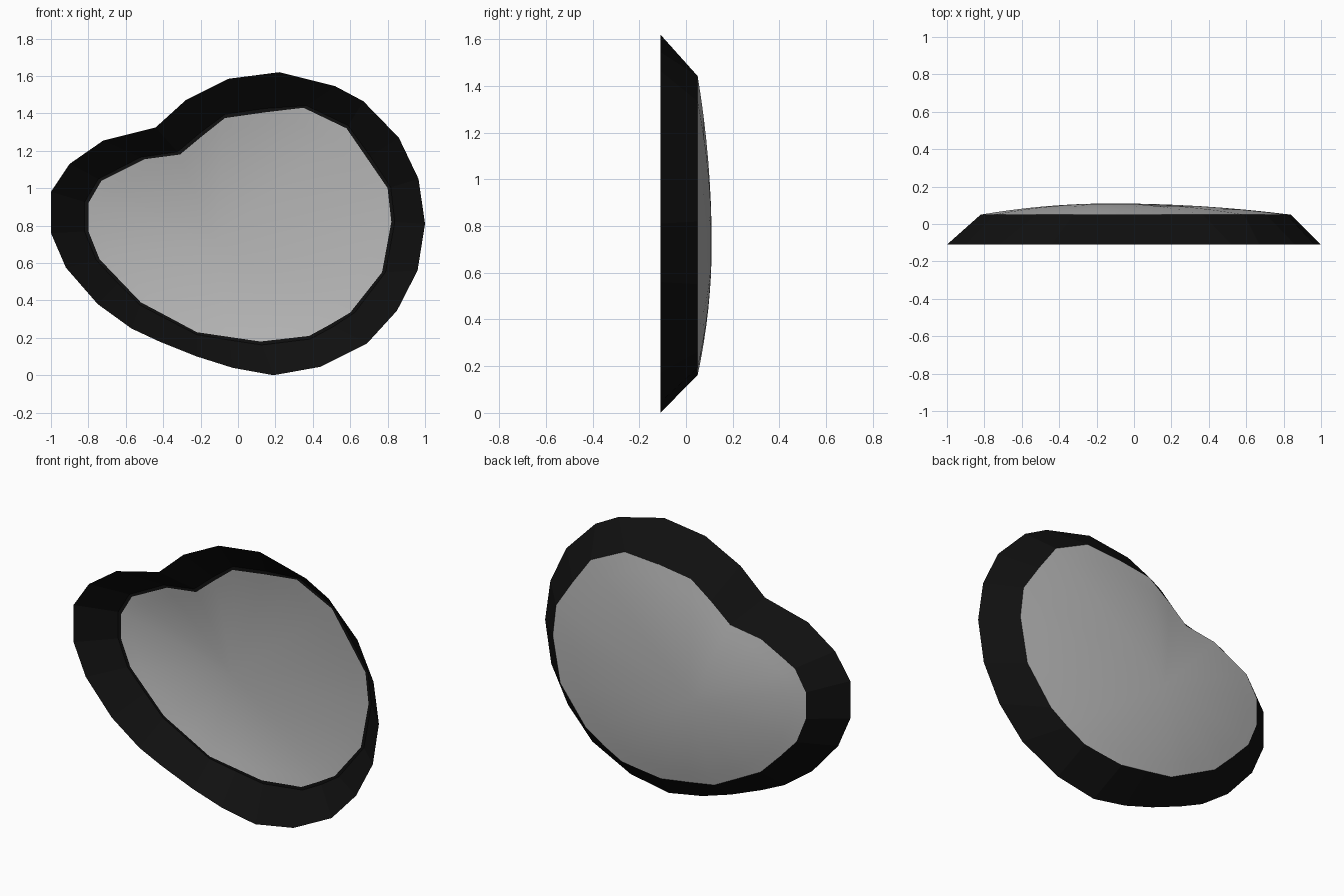
import bpy
import bmesh
from mathutils import Vector

default_cube = bpy.data.objects.get("Cube")
if default_cube:
    bpy.data.objects.remove(default_cube, do_unlink=True)


def make_material(name, value):
    material = bpy.data.materials.new(name)
    material.use_nodes = True
    colour = (value, value, value, 1)
    material.diffuse_color = colour
    shader = material.node_tree.nodes["Principled BSDF"]
    shader.inputs["Base Color"].default_value = colour
    shader.inputs["Roughness"].default_value = 0.8
    return material


black = make_material("black", 0.005)
grey = make_material("light grey", 0.48)

# Matching points on the outer and inner edges of the rim, as (x, z)
outer_edge = [
    (.22, 1.62), (.52, 1.545), (.67, 1.465), (.86, 1.27), (.965, 1.05), (1, .81),
    (.96, .56), (.85, .345), (.69, .17), (.44, .045), (.19, 0), (-.03, .04),
    (-.22, .1), (-.42, .18), (-.57, .25), (-.75, .38), (-.92, .575), (-1, .76),
    (-1, .98), (-.9, 1.13), (-.72, 1.255), (-.44, 1.325), (-.28, 1.47), (-.05, 1.585),
]
inner_edge = [
    (.14, 1.405), (.35, 1.43), (.58, 1.32), (.69, 1.16), (.8, 1), (.82, .82),
    (.77, .55), (.6, .335), (.49, .27), (.38, .21), (.12, .18), (-.05, .205),
    (-.22, .23), (-.36, .305), (-.52, .39), (-.63, .505), (-.74, .62), (-.8, .77),
    (-.8, .92), (-.73, 1.04), (-.5, 1.155), (-.31, 1.18), (-.19, 1.28), (-.07, 1.375),
]
FRONT_Y, SHOULDER_Y, BULGE = -.11, .05, .06
centre = Vector((-.12, .72))
outer_edge = [Vector(p) for p in outer_edge]
inner_edge = [Vector(p) for p in inner_edge]
shoulder = [a.lerp(b, .9) for a, b in zip(outer_edge, inner_edge)]


def add_ring(bm, points, y):
    return [bm.verts.new((p.x, y, p.y)) for p in points]


def join_rings(bm, first, second):
    count = len(first)
    for i in range(count):
        j = (i + 1) % count
        bm.faces.new((first[i], first[j], second[j], second[i]))


def finish(bm, name, material, smooth):
    # Turn the sheet so that its convex side is outward
    bm.normal_update()
    if sum(f.normal.y * f.calc_area() for f in bm.faces) < 0:
        bmesh.ops.reverse_faces(bm, faces=bm.faces[:])
    for face in bm.faces:
        face.smooth = smooth
    mesh = bpy.data.meshes.new(name)
    bm.to_mesh(mesh)
    bm.free()
    mesh.materials.append(material)
    part = bpy.data.objects.new(name, mesh)
    bpy.context.collection.objects.link(part)
    return part


# Sloping rim with a narrow lip in front of the dish
bm = bmesh.new()
rings = [
    add_ring(bm, outer_edge, FRONT_Y),
    add_ring(bm, shoulder, SHOULDER_Y),
    add_ring(bm, inner_edge, SHOULDER_Y),
]
for first, second in zip(rings, rings[1:]):
    join_rings(bm, first, second)
finish(bm, "rim", black, False)

# Shallow dish, hollow at the front and bulging at the back
bm = bmesh.new()
steps = 8
previous = None
for step in range(steps):
    t = step / steps
    points = [p.lerp(centre, t) for p in shoulder]
    ring = add_ring(bm, points, SHOULDER_Y + BULGE * (1 - (1 - t) ** 2))
    if previous:
        join_rings(bm, previous, ring)
    previous = ring
apex = bm.verts.new((centre.x, SHOULDER_Y + BULGE, centre.y))
for i, vert in enumerate(previous):
    bm.faces.new((vert, previous[(i + 1) % len(previous)], apex))
finish(bm, "dish", grey, True)
